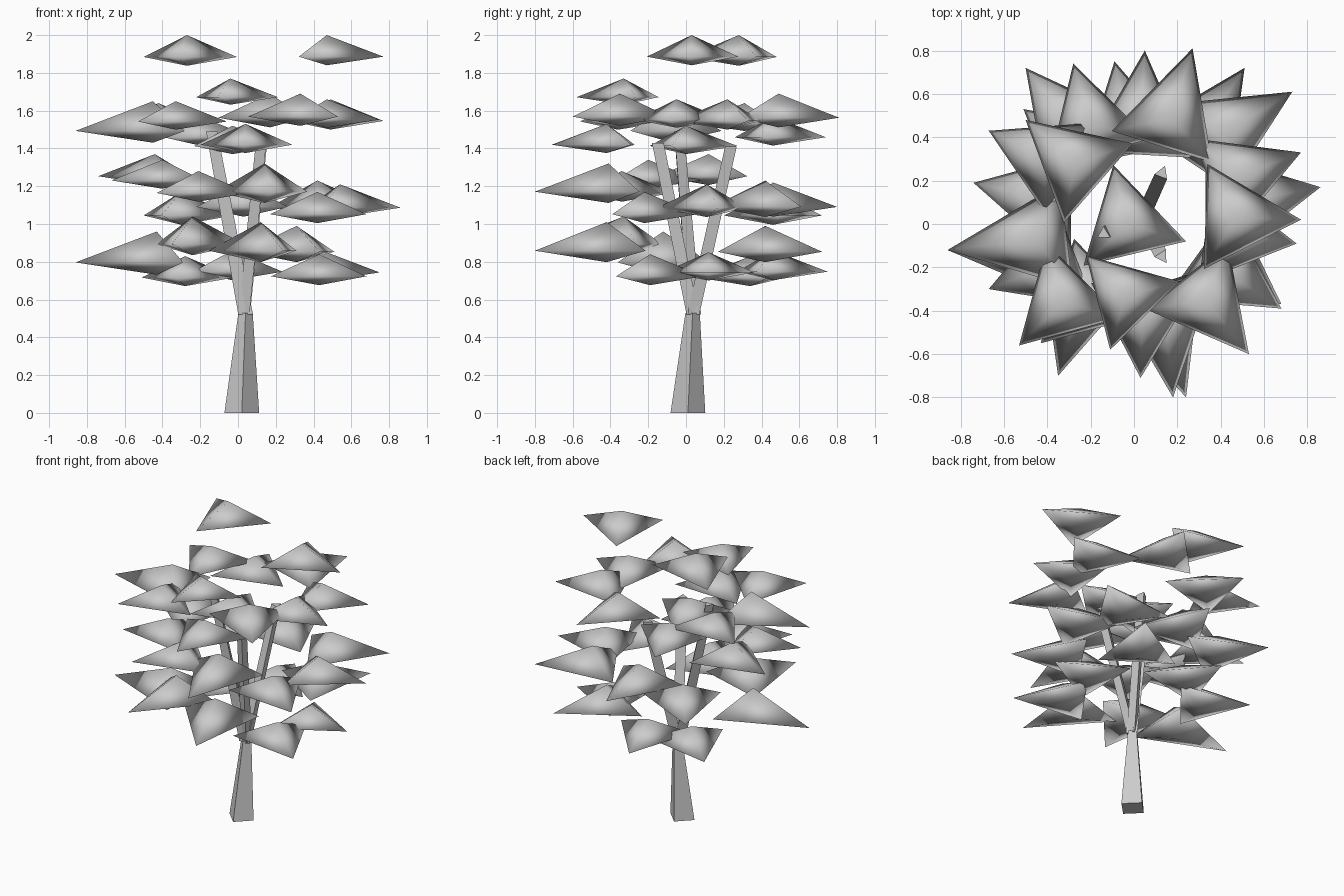
import bpy, bmesh, math
from mathutils import Vector, Matrix

if "Cube" in bpy.data.objects:
    bpy.data.objects.remove(bpy.data.objects["Cube"])


def add_object(name, bm, smooth=False):
    bmesh.ops.recalc_face_normals(bm, faces=bm.faces)
    mesh = bpy.data.meshes.new(name)
    bm.to_mesh(mesh)
    bm.free()
    for p in mesh.polygons:
        p.use_smooth = smooth
    ob = bpy.data.objects.new(name, mesh)
    bpy.context.collection.objects.link(ob)
    return ob


def tapered_post(name, base, top, r0, r1, sides, turn=0.0):
    """Prism between two level end caps."""
    bm = bmesh.new()
    rings = []
    for c, r in ((base, r0), (top, r1)):
        rings.append([bm.verts.new((c[0] + r * math.cos(turn + i * math.tau / sides),
                                    c[1] + r * math.sin(turn + i * math.tau / sides), c[2]))
                      for i in range(sides)])
    for i in range(sides):
        j = (i + 1) % sides
        bm.faces.new((rings[0][i], rings[0][j], rings[1][j], rings[1][i]))
    bm.faces.new(rings[0][::-1])
    bm.faces.new(rings[1])
    return add_object(name, bm)


def leaf_pad(name, x, y, z, tip_x, tip_y):
    """Three-cornered pad: raised peak, sharp rim, shallow underside."""
    out = Vector((tip_x - x, tip_y - y, 0))
    length = out.length
    h = 0.38 * length
    side = min(length, 0.28)
    corners = [out]
    for a in (120, -120):
        corners.append(Matrix.Rotation(math.radians(a), 3, 'Z') @ out.normalized() * side)
    c = Vector((x, y, z - h))
    bm = bmesh.new()
    peak = bm.verts.new((x, y, z))
    under = bm.verts.new((x, y, z - 1.4 * h))
    rim = [bm.verts.new(c + v) for v in corners]
    for i in range(3):
        j = (i + 1) % 3
        bm.faces.new((peak, rim[i], rim[j]))
        bm.faces.new((under, rim[j], rim[i]))
    return add_object(name, bm, True)


# Trunk and three branches
tapered_post("trunk", (0.02, 0.01, 0), (0.04, 0.035, 0.53), 0.092, 0.038, 4)
fork = (0.04, 0.035, 0.52)
tapered_post("branch_back", fork, (0.13, 0.235, 1.41), 0.038, 0.036, 3, 1.2)
tapered_post("branch_front", fork, (0.13, -0.15, 1.43), 0.038, 0.036, 3, -1.0)
tapered_post("branch_left", fork, (-0.14, -0.045, 1.49), 0.045, 0.034, 3, 1.6)

# Foliage tiers: peak x, y, z, then outer tip x, y
tiers = {
    "crown": [
        (-0.27, 0.28, 2.00, -0.50, 0.48),
        (0.47, 0.03, 2.00, 0.77, 0.02),
        (-0.04, -0.33, 1.77, -0.11, -0.58),
    ],
    "upper": [
        (0.17, 0.49, 1.69, 0.27, 0.81),
        (0.33, -0.35, 1.69, 0.53, -0.60),
        (-0.45, -0.07, 1.65, -0.86, -0.12),
        (-0.33, -0.36, 1.65, -0.53, -0.56),
        (-0.42, 0.31, 1.64, -0.67, 0.43),
        (0.49, 0.22, 1.66, 0.77, 0.33),
        (0.47, -0.05, 1.66, 0.75, -0.09),
        (-0.20, 0.46, 1.57, -0.28, 0.74),
        (-0.03, 0.00, 1.52, 0.24, -0.08),
        (0.04, -0.42, 1.53, 0.03, -0.71),
    ],
    "middle": [
        (-0.44, 0.12, 1.37, -0.74, 0.19),
        (-0.40, -0.20, 1.34, -0.67, -0.30),
        (-0.21, -0.34, 1.28, -0.43, -0.55),
        (0.14, -0.41, 1.32, 0.18, -0.80),
        (0.42, 0.42, 1.23, 0.73, 0.61),
        (0.54, 0.11, 1.21, 0.86, 0.17),
        (0.42, -0.22, 1.17, 0.68, -0.39),
        (-0.30, 0.46, 1.17, -0.50, 0.72),
        (0.03, 0.46, 1.22, 0.05, 0.80),
    ],
    "lower": [
        (-0.24, -0.33, 1.04, -0.35, -0.70),
        (-0.43, -0.12, 0.96, -0.86, -0.12),
        (0.12, -0.42, 1.01, 0.24, -0.80),
        (0.31, 0.42, 0.99, 0.51, 0.72),
        (0.47, 0.12, 0.85, 0.75, 0.12),
        (0.43, -0.19, 0.84, 0.68, -0.37),
        (-0.28, 0.34, 0.83, -0.51, 0.53),
        (-0.03, 0.46, 0.86, -0.09, 0.75),
    ],
}
for tier, pads in tiers.items():
    for i, pad in enumerate(pads):
        leaf_pad(f"{tier}_leaf_pad_{i + 1}", *pad)
